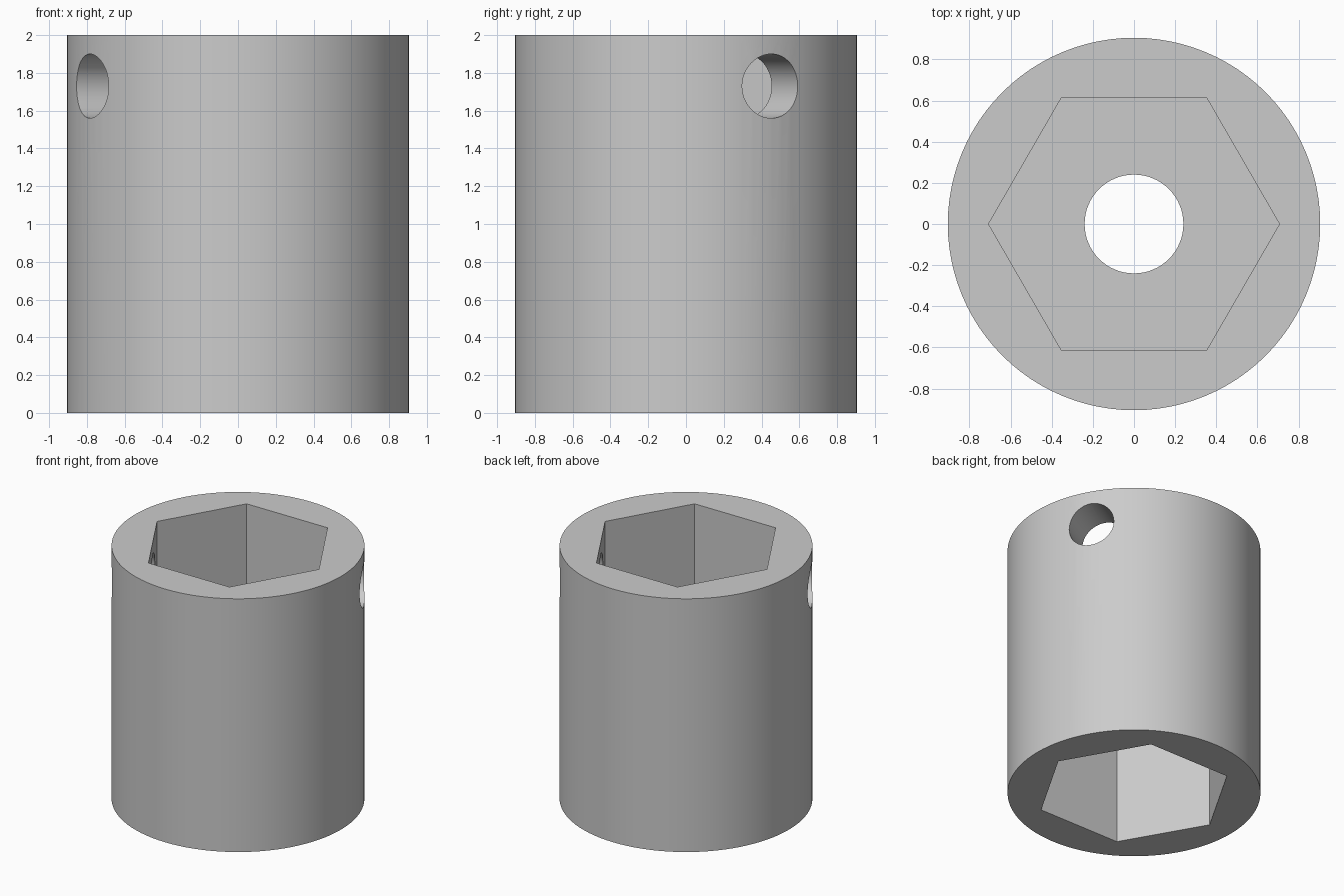
import bpy
import math

cube = bpy.data.objects.get("Cube")
if cube:
    bpy.data.objects.remove(cube, do_unlink=True)

HEIGHT = 2.0
OUTER_R = 0.905
HEX_R = 0.707
BORE_R = 0.24
SCREW_R = 0.17
SCREW_Z = 1.73
WEB_LOW, WEB_HIGH = 0.9, 1.1

steel = bpy.data.materials.new("grey steel")
steel.use_nodes = True
colour = (0.6, 0.6, 0.6, 1.0)
steel.diffuse_color = colour
steel.node_tree.nodes["Principled BSDF"].inputs["Base Color"].default_value = colour


def prism(name, sides, radius, low, high):
    """Upright prism with its first corner on the +x axis."""
    bpy.ops.mesh.primitive_cylinder_add(
        vertices=sides, radius=radius, depth=high - low,
        location=(0, 0, (low + high) / 2))
    obj = bpy.context.object
    obj.name = name
    if sides == 6:
        obj.rotation_euler.z = math.radians(30)
    obj.data.materials.append(steel)
    return obj


def cut(body, cutter):
    """Subtract the cutter from the body, then discard it."""
    cutter.hide_render = True
    bpy.context.view_layer.update()
    bpy.context.view_layer.objects.active = body
    mod = body.modifiers.new(cutter.name, "BOOLEAN")
    mod.operation = "DIFFERENCE"
    mod.solver = "EXACT"
    mod.object = cutter
    bpy.ops.object.modifier_apply(modifier=mod.name)
    bpy.data.objects.remove(cutter, do_unlink=True)


# Round outer sleeve
sleeve = prism("coupling_sleeve", 96, OUTER_R, 0, HEIGHT)

# Hexagonal sockets in both ends, with a web between them
cut(sleeve, prism("upper_socket", 6, HEX_R, WEB_HIGH, HEIGHT + 0.2))
cut(sleeve, prism("lower_socket", 6, HEX_R, -0.2, WEB_LOW))

# Round bore through the web
cut(sleeve, prism("web_bore", 64, BORE_R, 0.5, 1.5))

# Cross hole through two opposite socket flats
cross_hole = prism("cross_hole", 48, SCREW_R, -1.2, 1.2)
cross_hole.location = (0, 0, SCREW_Z)
cross_hole.rotation_euler = (0, math.radians(90), math.radians(30))
cut(sleeve, cross_hole)

# Smooth round walls, crisp rims and socket corners
bpy.ops.object.select_all(action="DESELECT")
sleeve.select_set(True)
bpy.context.view_layer.objects.active = sleeve
bpy.ops.object.shade_smooth_by_angle(angle=math.radians(30))
